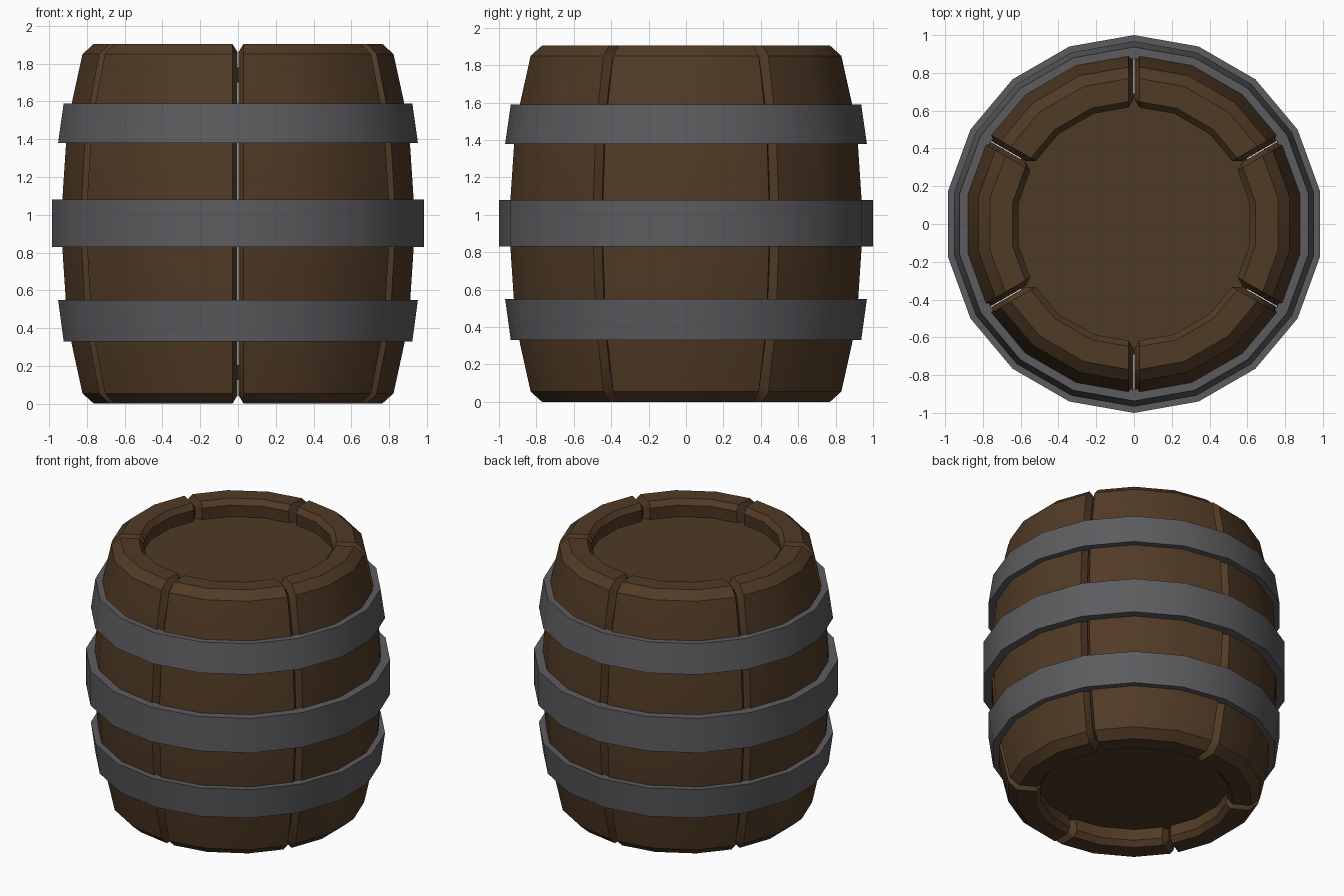
import bpy, math
from mathutils import Vector

if "Cube" in bpy.data.objects:
    bpy.data.objects.remove(bpy.data.objects["Cube"])

SIDES = 18
STEP = math.radians(20)
START = math.radians(90)
MID = 0.9525          # half of the barrel height


def material(name, color):
    m = bpy.data.materials.new(name)
    m.diffuse_color = (*color, 1)
    m.use_nodes = True
    m.node_tree.nodes["Principled BSDF"].inputs["Base Color"].default_value = m.diffuse_color
    return m


wood = material("stave_wood", (0.082, 0.043, 0.019))
lid_wood = material("lid_wood", (0.074, 0.042, 0.018))
iron = material("hoop_iron", (0.108, 0.108, 0.117))


def polar(r, z, a):
    return Vector((r * math.cos(a), r * math.sin(a), z))


def make_object(name, verts, faces, mat):
    me = bpy.data.meshes.new(name)
    me.from_pydata([tuple(v) for v in verts], [], faces)
    me.materials.append(mat)
    ob = bpy.data.objects.new(name, me)
    bpy.context.collection.objects.link(ob)
    bpy.ops.object.select_all(action='DESELECT')
    ob.select_set(True)
    bpy.context.view_layer.objects.active = ob
    bpy.ops.object.mode_set(mode='EDIT')
    bpy.ops.mesh.select_all(action='SELECT')
    bpy.ops.mesh.normals_make_consistent(inside=False)
    bpy.ops.object.mode_set(mode='OBJECT')
    bpy.ops.object.shade_smooth_by_angle(angle=math.radians(25))
    return ob


def loft(rings, closed):
    """Join equal closed sections; cap the ends unless the loft is closed."""
    n, k = len(rings[0]), len(rings)
    verts = [p for ring in rings for p in ring]
    faces = []
    for i in range(k if closed else k - 1):
        j = (i + 1) % k
        for a in range(n):
            b = (a + 1) % n
            faces.append((i * n + a, i * n + b, j * n + b, j * n + a))
    if not closed:
        faces.append(tuple(range(n)))
        faces.append(tuple(range((k - 1) * n, k * n)))
    return verts, faces


# Stave section, upper half: radius, height above middle, inset in r and z
half = [(0.948, 0, -0.045, 0), (0.942, 0.16, -0.045, 0), (0.924, 0.43, -0.045, 0),
        (0.893, 0.64, -0.045, 0), (0.836, 0.8975, -0.045, -0.02),
        (0.775, 0.9525, -0.02, -0.045), (0.653, 0.9525, 0.015, -0.045),
        (0.622, 0.915, 0.04, -0.03), (0.74, 0, 0.04, 0)]
lower = [(r, -z, dr, -dz) for r, z, dr, dz in half[-2:0:-1]]
section = half + lower


def ring_at(a):
    return [polar(r, MID + z, a) for r, z, _, _ in section]


def inset_at(a):
    return [polar(r + dr, MID + z + dz, a) for r, z, dr, dz in section]


def slide(p, q, dist):
    return [a + (b - a).normalized() * dist for a, b in zip(p, q)]


# Six staves with bevelled edges
for s in range(6):
    a = [START + (3 * s + k) * STEP for k in range(4)]
    full = [ring_at(x) for x in a]
    rings = [slide(inset_at(a[0]), inset_at(a[1]), 0.002),
             slide(full[0], full[1], 0.03), full[1], full[2],
             slide(full[3], full[2], 0.03),
             slide(inset_at(a[3]), inset_at(a[2]), 0.002)]
    make_object(f"stave_{s + 1}", *loft(rings, False), wood)

# Iron hoops: bottom z, top z, outer radii and inner radii
for name, z0, z1, r0, r1, i0, i1 in [
        ("hoop_lower", 0.33, 0.55, 0.937, 0.967, 0.875, 0.905),
        ("hoop_middle", 0.83, 1.08, 1.0, 1.0, 0.925, 0.925),
        ("hoop_upper", 1.38, 1.59, 0.967, 0.937, 0.905, 0.875)]:
    rings = [[polar(r, z, START + k * STEP) for r, z in
              ((r0, z0), (r1, z1), (i1, z1), (i0, z0))] for k in range(SIDES)]
    make_object(name, *loft(rings, True), iron)

# Sunken lid and bottom
for name, z0, z1 in [("lid", 1.70, 1.78), ("bottom", 0.125, 0.205)]:
    rings = [[polar(0.69, z, START + k * STEP) for k in range(SIDES)] for z in (z0, z1)]
    make_object(name, *loft(rings, False), lid_wood)
